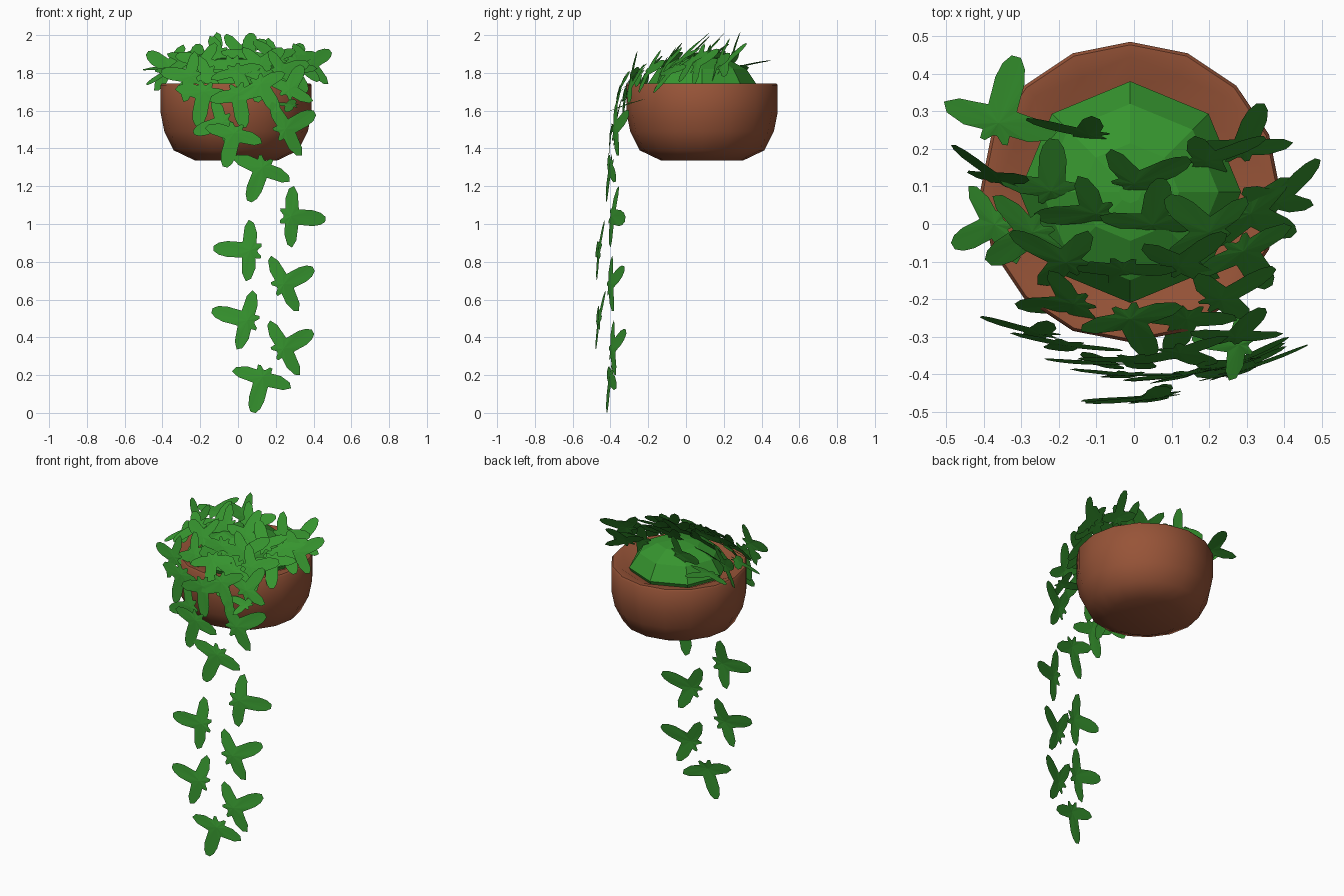
import bpy, bmesh, math, random
from mathutils import Matrix, Vector

if "Cube" in bpy.data.objects:
    bpy.data.objects.remove(bpy.data.objects["Cube"])

random.seed(4)
R = math.radians
CX, CY = -0.01, 0.085   # pot axis


def material(name, rgb):
    m = bpy.data.materials.new(name)
    m.diffuse_color = (*rgb, 1)
    m.use_nodes = True
    m.node_tree.nodes["Principled BSDF"].inputs["Base Color"].default_value = m.diffuse_color
    return m


TERRACOTTA = material("terracotta", (0.31, 0.088, 0.039))
GREEN = material("leaf green", (0.037, 0.30, 0.028))


def finish(name, bm, mat, smooth=None):
    me = bpy.data.meshes.new(name)
    bm.to_mesh(me)
    bm.free()
    me.materials.append(mat)
    ob = bpy.data.objects.new(name, me)
    bpy.context.collection.objects.link(ob)
    if smooth:
        bpy.ops.object.select_all(action='DESELECT')
        ob.select_set(True)
        bpy.context.view_layer.objects.active = ob
        bpy.ops.object.shade_smooth_by_angle(angle=R(smooth))
    return ob


def lathe(name, profile, sides, mat, octagon_from=99, smooth=None):
    """Revolve (radius, z); rings after octagon_from lie on an eight-sided outline."""
    bm = bmesh.new()
    rings = []
    for k, (r, z) in enumerate(profile):
        ring = []
        for i in range(sides):
            a = math.pi / 2 + 2 * math.pi * i / sides
            q = r * math.cos(math.pi / 8) if k >= octagon_from and i % 2 else r
            ring.append(bm.verts.new((CX + q * math.cos(a), CY + q * math.sin(a), z)))
        rings.append(ring)
    for lo, hi in zip(rings, rings[1:]):
        for i in range(sides):
            j = (i + 1) % sides
            bm.faces.new((lo[i], lo[j], hi[j], hi[i]))
    bm.faces.new(rings[0][::-1])
    bm.faces.new(rings[-1])
    return finish(name, bm, mat, smooth)


# Pot: outer bowl, rim, faceted inside
lathe("pot", [(0.215, 1.335), (0.33, 1.39), (0.38, 1.49), (0.40, 1.59), (0.40, 1.735),
              (0.392, 1.745), (0.36, 1.742), (0.28, 1.705)],
      16, TERRACOTTA, octagon_from=6, smooth=44)

# Foliage mound inside the pot
lathe("foliage_mound", [(0.28, 1.70), (0.295, 1.73), (0.235, 1.82), (0.13, 1.875), (0.03, 1.89)],
      8, GREEN)

# Half outline of a lobed ivy leaf: (angle from tip, radius)
HALF = [(4, 0.195), (11, 0.17), (19, 0.13), (27, 0.092), (44, 0.06), (64, 0.09), (74, 0.13),
        (85, 0.165), (95, 0.15), (109, 0.10), (128, 0.05), (145, 0.07), (157, 0.065), (172, 0.04)]
OUTLINE = HALF + [(-a, r) for a, r in reversed(HALF)]


def add_leaf(bm, pos, roll, tilt=0, yaw=0, size=1.0):
    """Leaf facing the front; roll turns the tip, tilt leans it back, yaw turns it sideways."""
    m = (Matrix.Translation(pos) @ Matrix.Rotation(R(yaw), 4, 'Z')
         @ Matrix.Rotation(R(-tilt), 4, 'X') @ Matrix.Rotation(R(-roll), 4, 'Y'))
    mid = bm.verts.new(m @ Vector((0, -0.004, 0)))
    rim = []
    for a, r in OUTLINE:
        r *= size
        rim.append(bm.verts.new(m @ Vector((r * math.cos(R(a)), 0.35 * r * r, r * math.sin(R(a))))))
    for i in range(len(rim)):
        bm.faces.new((mid, rim[i], rim[(i + 1) % len(rim)]))


# Long trailing vine: x, y, z, roll, yaw
bm = bmesh.new()
for x, y, z, roll, yaw in [
        (0.13, -0.40, 0.19, -106, 11), (0.24, -0.39, 0.34, 28, 17),
        (0.05, -0.46, 0.49, 164, 9), (0.24, -0.40, 0.68, 26, 17),
        (0.065, -0.46, 0.86, 176, 9), (0.28, -0.39, 1.04, -4, 17),
        (0.13, -0.40, 1.30, -112, 11), (0.25, -0.375, 1.50, 28, 17)]:
    add_leaf(bm, (x, y, z), roll, 7, yaw)
finish("trailing_vine_leaves", bm, GREEN)

# Leaves hanging over the front of the pot: x, y, z, roll, tilt
bm = bmesh.new()
for x, y, z, roll, tilt, size in [
        (-0.02, -0.40, 1.48, -105, 7, 0.95), (-0.08, -0.37, 1.54, 200, 9, 0.85),
        (-0.18, -0.32, 1.70, -100, 10, 0.95), (0.0, -0.36, 1.69, -80, 12, 0.95),
        (0.28, -0.32, 1.63, 160, 70, 0.65), (0.27, -0.30, 1.71, 60, 22, 0.85),
        (-0.25, -0.29, 1.78, 170, 12, 0.85), (0.12, -0.34, 1.74, -60, 20, 0.9)]:
    add_leaf(bm, (x, y, z), roll, tilt, x * 40, size)
finish("front_leaves", bm, GREEN)

# Crown leaves: x, y, roll, tilt
bm = bmesh.new()
for x, y, roll, tilt in [
        (-0.36, 0.12, 150, 20), (-0.12, 0.24, 175, 22), (-0.22, 0.09, 100, 50),
        (0.0, 0.11, 30, 35), (-0.10, 0.03, 200, 45), (0.05, 0.0, 80, 45),
        (0.19, 0.17, 10, 32), (0.29, 0.20, 60, 30), (0.31, 0.03, -60, 40),
        (0.38, 0.06, 30, 35), (0.29, -0.07, -80, 45), (0.20, -0.02, 120, 42),
        (-0.18, -0.10, 160, 45), (-0.03, -0.12, -90, 28), (0.12, -0.11, 40, 38),
        (-0.16, -0.21, 210, 40), (-0.01, -0.25, -70, 38), (0.14, -0.25, -110, 38),
        (0.23, -0.20, 20, 32), (-0.27, -0.02, 240, 50)]:
    z = 1.89 - 0.4 * x * x + 0.4 * min(y, 0) + random.uniform(-0.025, 0.025)
    add_leaf(bm, (x, y, z), roll, tilt + random.uniform(-8, 8), x * 70, 0.88)
# flatter leaves spilling over the left rim
add_leaf(bm, (-0.36, 0.27, 1.83), 100, 75, -25, 0.95)
add_leaf(bm, (-0.37, 0.0, 1.81), 255, 62, -45, 0.75)
finish("crown_leaves", bm, GREEN)
